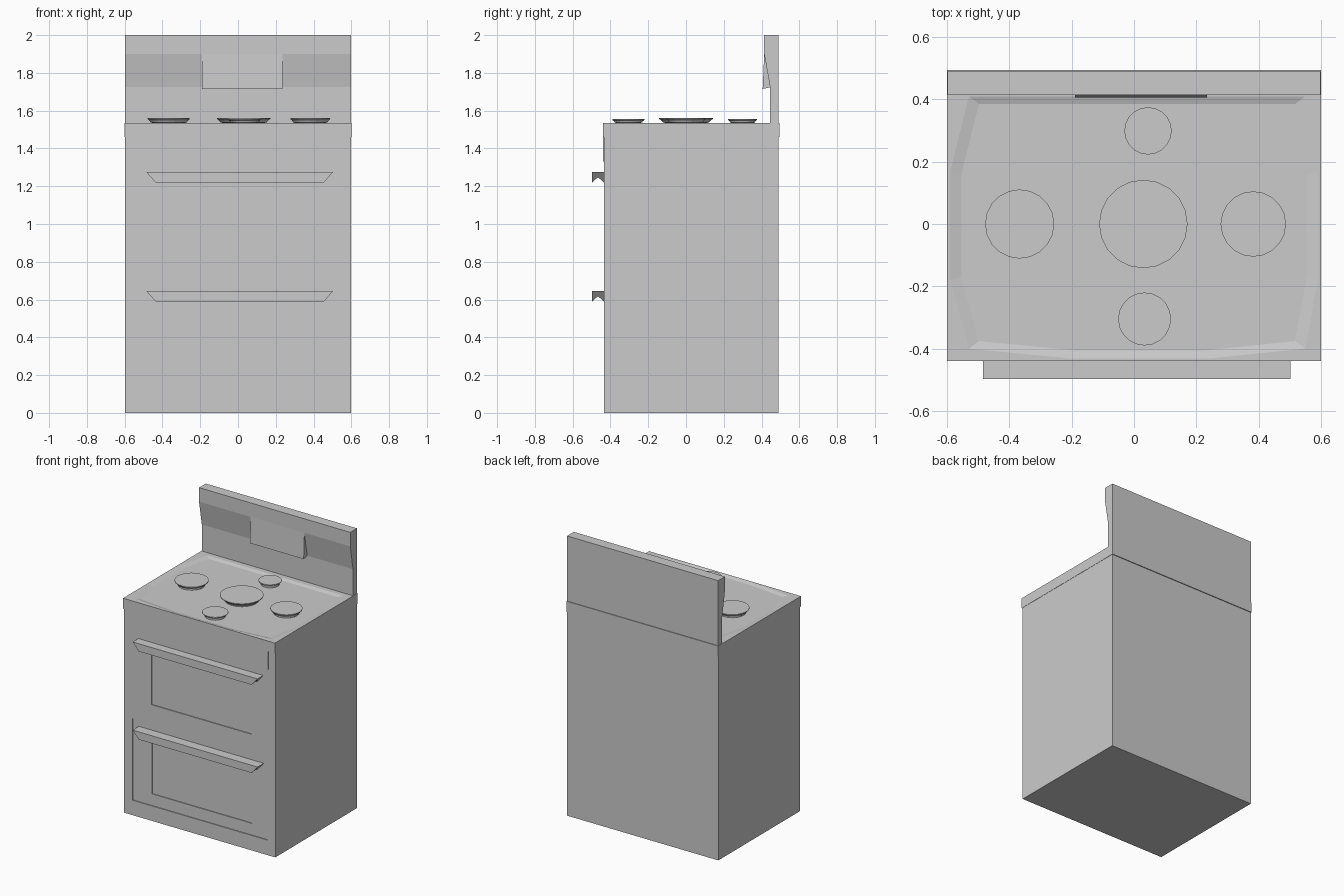
import bpy, bmesh, math

if "Cube" in bpy.data.objects:
    bpy.data.objects.remove(bpy.data.objects["Cube"])


def make_object(name, bm):
    bmesh.ops.recalc_face_normals(bm, faces=bm.faces[:])
    me = bpy.data.meshes.new(name)
    bm.to_mesh(me)
    bm.free()
    ob = bpy.data.objects.new(name, me)
    bpy.context.collection.objects.link(ob)
    return ob


def loft(name, loops, cap_start=True, cap_end=True):
    """Bridge closed loops of 3D points in order."""
    bm = bmesh.new()
    rings = [[bm.verts.new(p) for p in loop] for loop in loops]
    n = len(rings[0])
    for a, b in zip(rings, rings[1:]):
        for i in range(n):
            j = (i + 1) % n
            bm.faces.new((a[i], a[j], b[j], b[i]))
    if cap_start:
        bm.faces.new(rings[0])
    if cap_end:
        bm.faces.new(rings[-1])
    return make_object(name, bm)


def rect(x0, x1, y0, y1, z):
    return [(x0, y0, z), (x1, y0, z), (x1, y1, z), (x0, y1, z)]


def box(name, x0, x1, y0, y1, z0, z1):
    return loft(name, [rect(x0, x1, y0, y1, z0), rect(x0, x1, y0, y1, z1)])


def extrude_x(name, profile, x0, x1):
    return loft(name, [[(x, y, z) for y, z in profile] for x in (x0, x1)])


def cut(target, cutters):
    bpy.context.view_layer.objects.active = target
    for c in cutters:
        m = target.modifiers.new("cut", 'BOOLEAN')
        m.operation, m.solver, m.object = 'DIFFERENCE', 'EXACT', c
        bpy.ops.object.modifier_apply(modifier=m.name)
        bpy.data.objects.remove(c)


# Oven body with shallow recesses for the lower door and both windows
FRONT = -0.433
body = box("oven_body", -0.598, 0.598, FRONT, 0.489, 0, 1.47)
cut(body, [
    box("lower_door_cutter", -0.53, 0.535, -0.6, FRONT + 0.006, 0.107, 0.69),
    box("upper_window_cutter", -0.38, 0.41, -0.6, FRONT + 0.006, 0.83, 1.19),
    box("lower_window_cutter", -0.38, 0.41, -0.6, FRONT + 0.012, 0.19, 0.56),
])

# Cooktop slab with a shallow basin
top = box("cooktop", -0.601, 0.6, -0.44, 0.495, 1.46, 1.535)
rim = [(-0.53, -0.40), (-0.2, -0.432), (0.24, -0.432), (0.55, -0.40), (0.59, -0.18),
       (0.59, 0.17), (0.55, 0.41), (-0.53, 0.41), (-0.59, 0.17), (-0.59, -0.18)]
cut(top, [loft("basin_cutter", [
    [(x * 0.94, y * 0.94, 1.527) for x, y in rim],
    [(x, y, 1.535) for x, y in rim],
    [(x, y, 1.6) for x, y in rim]])])

# Control panel strip under the cooktop
box("control_panel", -0.53, 0.545, -0.44, -0.42, 1.33, 1.47)


# Door handles: bars with tapered ends and a notched underside
def handle(name, z):
    prof = [(-0.42, 0.055), (-0.497, 0.055), (-0.497, 0.0), (-0.466, 0.028), (-0.435, 0.0), (-0.42, 0.0)]
    left = [(-0.437 - 0.048 * h / 0.055, y, z + h) for y, h in prof]
    right = [(0.455 + 0.048 * h / 0.055, y, z + h) for y, h in prof]
    loft(name, [left, right])


handle("upper_door_handle", 1.22)
handle("lower_door_handle", 0.59)


# Burners: flared caps turned from one profile
def burner(name, x, y, r, top_z, sides=20):
    prof = [(0.80, 1.52), (0.80, 1.536), (0.86, 1.538), (0.90, 1.545),
            (0.96, top_z - 0.008), (1.0, top_z - 0.005), (1.0, top_z)]
    loft(name, [[(x + r * k * math.cos(2 * math.pi * i / sides),
                  y + r * k * math.sin(2 * math.pi * i / sides), z)
                 for i in range(sides)] for k, z in prof])


burner("centre_burner", 0.03, 0, 0.142, 1.561)
burner("left_burner", -0.367, 0, 0.111, 1.56)
burner("right_burner", 0.383, 0, 0.105, 1.56)
burner("back_burner", 0.045, 0.299, 0.076, 1.556)
burner("front_burner", 0.034, -0.305, 0.085, 1.556)

# Backsplash with a slanted face, and the raised control box in its middle
extrude_x("backsplash", [(0.49, 1.52), (0.445, 1.52), (0.445, 1.725), (0.414, 1.9),
                         (0.414, 2.0), (0.49, 2.0)], -0.598, 0.598)
extrude_x("backsplash_control_box", [(0.46, 1.727), (0.406, 1.715), (0.414, 1.9),
                                     (0.46, 1.9)], -0.19, 0.235)
